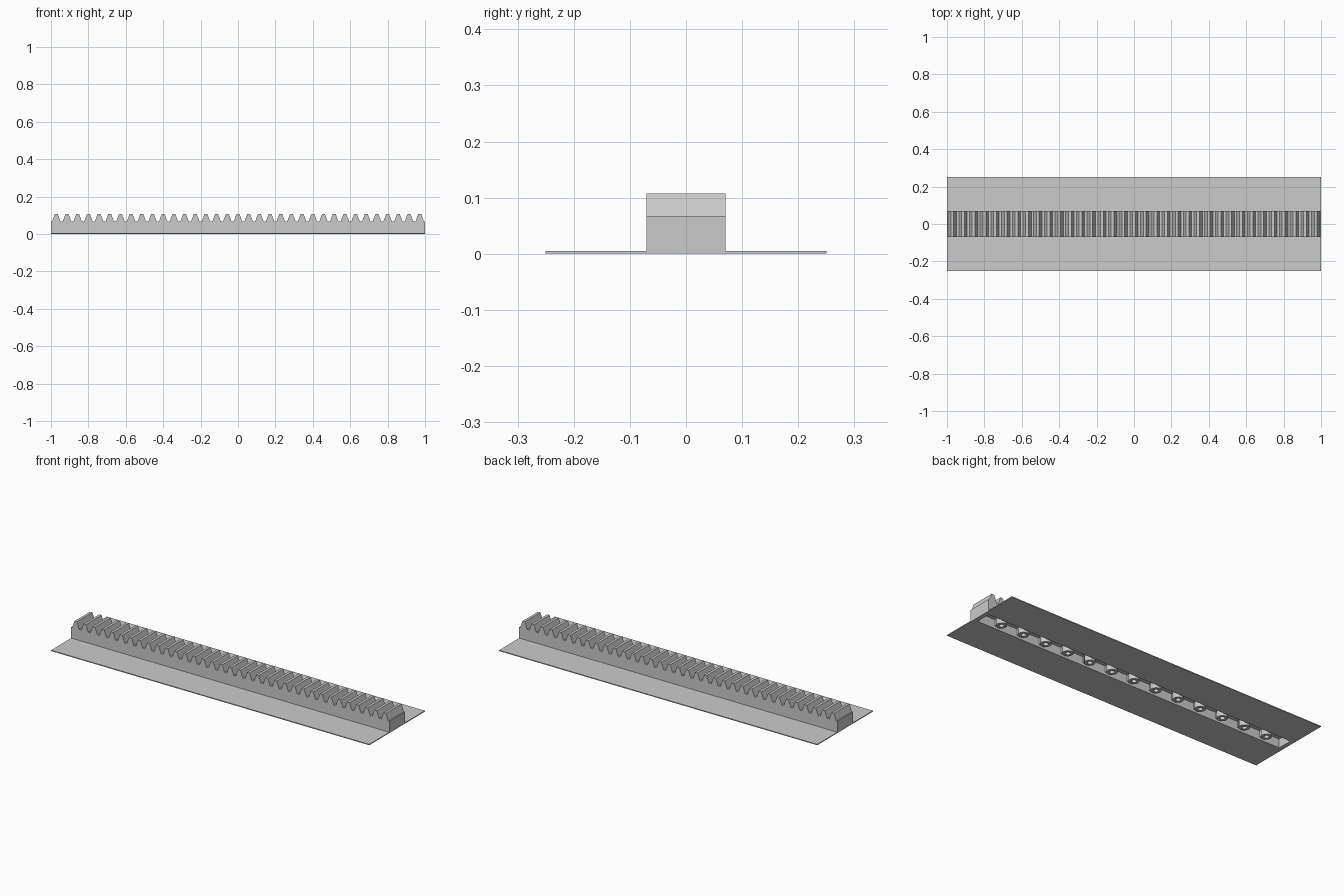
import bpy
import bmesh
import math
from mathutils import Matrix, Vector

cube = bpy.data.objects.get("Cube")
if cube:
    bpy.data.objects.remove(cube, do_unlink=True)

LENGTH = 2.0
TEETH = 35
PITCH = LENGTH / TEETH
MODULE = PITCH / math.pi
ROOT_Z = 0.067
TIP_Z = 0.107
HALF_W = 0.07
PLATE_HALF = 0.25
PLATE_T = 0.005
CAVITY_X = 0.976
CAVITY_Y = 0.043
CEILING = 0.05
STUD = LENGTH / 14

grey = bpy.data.materials.new("light_grey")
grey.use_nodes = True
colour = (0.6, 0.6, 0.6, 1.0)
grey.diffuse_color = colour
grey.node_tree.nodes["Principled BSDF"].inputs["Base Color"].default_value = colour


def finish(name, bm):
    bmesh.ops.recalc_face_normals(bm, faces=bm.faces)
    mesh = bpy.data.meshes.new(name)
    bm.to_mesh(mesh)
    bm.free()
    mesh.materials.append(grey)
    obj = bpy.data.objects.new(name, mesh)
    bpy.context.collection.objects.link(obj)
    return obj


def box(name, low, high):
    bm = bmesh.new()
    low, high = Vector(low), Vector(high)
    size = Matrix.Diagonal((*(high - low), 1))
    bmesh.ops.create_cube(bm, size=1, matrix=Matrix.Translation((low + high) / 2) @ size)
    return finish(name, bm)


# Toothed bar: straight-sided rack profile pulled across the width
slope = math.tan(math.radians(20))
tip = MODULE * (math.pi / 4 - slope)
root = tip + (TIP_Z - ROOT_Z) * slope
profile = [(-1, 0), (-1, ROOT_Z)]
for i in range(TEETH):
    c = -1 + (i + 0.5) * PITCH
    profile += [(c - root, ROOT_Z), (c - tip, TIP_Z), (c + tip, TIP_Z), (c + root, ROOT_Z)]
profile += [(1, ROOT_Z), (1, 0)]
bm = bmesh.new()
face = bm.faces.new([bm.verts.new((x, -HALF_W, z)) for x, z in profile])
side = bmesh.ops.extrude_face_region(bm, geom=[face])
moved = [g for g in side["geom"] if isinstance(g, bmesh.types.BMVert)]
bmesh.ops.translate(bm, verts=moved, vec=(0, 2 * HALF_W, 0))
if not face.is_valid or len(face.link_loops if hasattr(face, "link_loops") else face.loops) == 0:
    raise RuntimeError("bar end missing")
rack = finish("toothed_bar", bm)

# Hollow underside
cutter = box("cavity_cutter", (-CAVITY_X, -CAVITY_Y, -0.02), (CAVITY_X, CAVITY_Y, CEILING))
cutter.hide_render = True
cutter.hide_set(True)
cut = rack.modifiers.new("hollow", "BOOLEAN")
cut.operation = "DIFFERENCE"
cut.solver = "EXACT"
cut.object = cutter
bpy.context.view_layer.update()
hollow = bpy.data.meshes.new_from_object(rack.evaluated_get(bpy.context.evaluated_depsgraph_get()))
rack.modifiers.clear()
rack.data = hollow
bpy.data.objects.remove(cutter, do_unlink=True)

# Thin flanges on both long sides
for name, s in (("front_flange", -1), ("back_flange", 1)):
    ys = sorted((s * HALF_W, s * PLATE_HALF))
    box(name, (-1, ys[0], 0), (1, ys[1], PLATE_T))

# Hollow pins and cross ribs under the bar
OUTER, INNER = 0.028, 0.013
for k in range(-6, 7):
    x = k * STUD
    bm = bmesh.new()
    ring = [(OUTER, CEILING), (OUTER, 0), (INNER, 0), (INNER, CEILING)]
    verts = [bm.verts.new((r, 0, z)) for r, z in ring]
    edges = [bm.edges.new(pair) for pair in zip(verts, verts[1:])]
    bmesh.ops.spin(bm, geom=verts + edges, cent=(0, 0, 0), axis=(0, 0, 1),
                   angle=math.tau, steps=24)
    bmesh.ops.remove_doubles(bm, verts=bm.verts, dist=0.0001)
    bmesh.ops.translate(bm, verts=bm.verts, vec=(x, 0, 0))
    pin = finish(f"pin_{k + 7}", bm)
    bpy.ops.object.select_all(action="DESELECT")
    pin.select_set(True)
    bpy.context.view_layer.objects.active = pin
    bpy.ops.object.shade_smooth_by_angle(angle=math.radians(35))
    for label, s in (("front", -1), ("back", 1)):
        ys = sorted((s * (OUTER - 0.003), s * CAVITY_Y))
        box(f"{label}_rib_{k + 7}", (x - 0.008, ys[0], 0.015), (x + 0.008, ys[1], CEILING))
